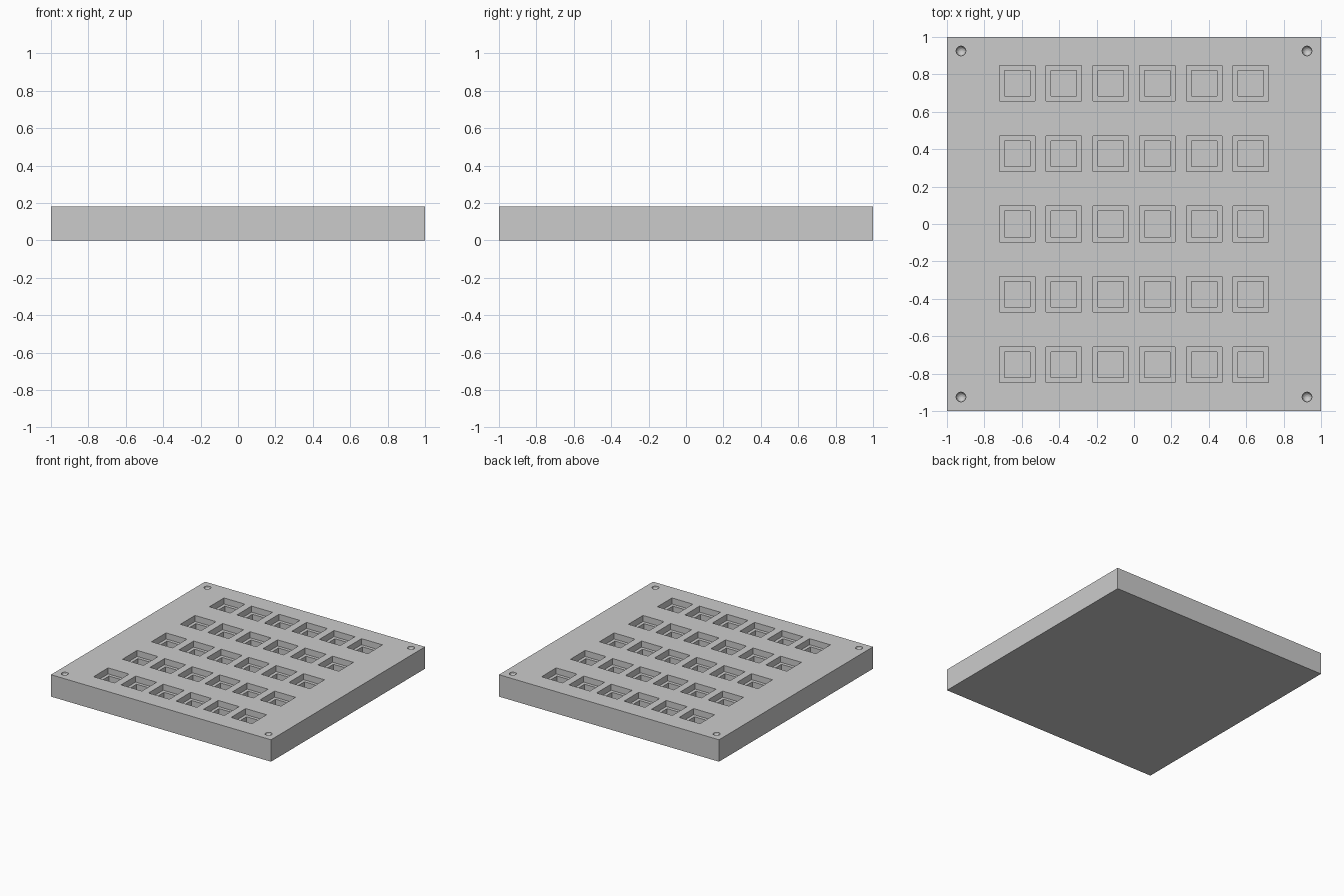
import bpy, bmesh
from mathutils import Matrix

if "Cube" in bpy.data.objects:
    bpy.data.objects.remove(bpy.data.objects["Cube"])

H = 0.18                      # plate height
LEDGE, FLOOR = 0.05, 0.14     # pocket step depth and full depth
grey = bpy.data.materials.new("plain grey")
grey.diffuse_color = (0.6, 0.6, 0.6, 1)
grey.use_nodes = True
grey.node_tree.nodes["Principled BSDF"].inputs["Base Color"].default_value = grey.diffuse_color


def add_box(bm, x, y, z0, z1, size):
    m = Matrix.Translation((x, y, (z0 + z1) / 2)) @ Matrix.Diagonal((size, size, z1 - z0, 1))
    bmesh.ops.create_cube(bm, size=1, matrix=m)


def make_object(name, build):
    bm = bmesh.new()
    build(bm)
    me = bpy.data.meshes.new(name)
    bm.to_mesh(me)
    bm.free()
    me.materials.append(grey)
    ob = bpy.data.objects.new(name, me)
    bpy.context.collection.objects.link(ob)
    return ob


def pockets(depth, size):
    # 6 x 5 grid of square pockets
    def build(bm):
        for i in range(6):
            for j in range(5):
                add_box(bm, (i - 2.5) * 0.25, (j - 2) * 0.376, H - depth, H + 0.05, size)
    return build


def corner_holes(bm):
    # rounded dimples near the four corners
    for x in (-0.925, 0.925):
        for y in (-0.925, 0.925):
            bmesh.ops.create_uvsphere(bm, u_segments=12, v_segments=8, radius=0.027,
                                      matrix=Matrix.Translation((x, y, H - 0.002)))


# tray plate with the recesses cut out
tray = make_object("tray_plate", lambda bm: add_box(bm, 0, 0, 0, H, 2))
cutters = [make_object("upper_pocket_cutter", pockets(LEDGE, 0.19)),
           make_object("lower_pocket_cutter", pockets(FLOOR, 0.137)),
           make_object("corner_hole_cutter", corner_holes)]
for c in cutters:
    c.hide_render = True
    mod = tray.modifiers.new(c.name, 'BOOLEAN')
    mod.operation = 'DIFFERENCE'
    mod.solver = 'EXACT'
    mod.object = c

# apply the cuts and drop the helpers
bpy.context.view_layer.objects.active = tray
tray.select_set(True)
for c in cutters:
    bpy.ops.object.modifier_apply(modifier=c.name)
    bpy.data.objects.remove(c)
